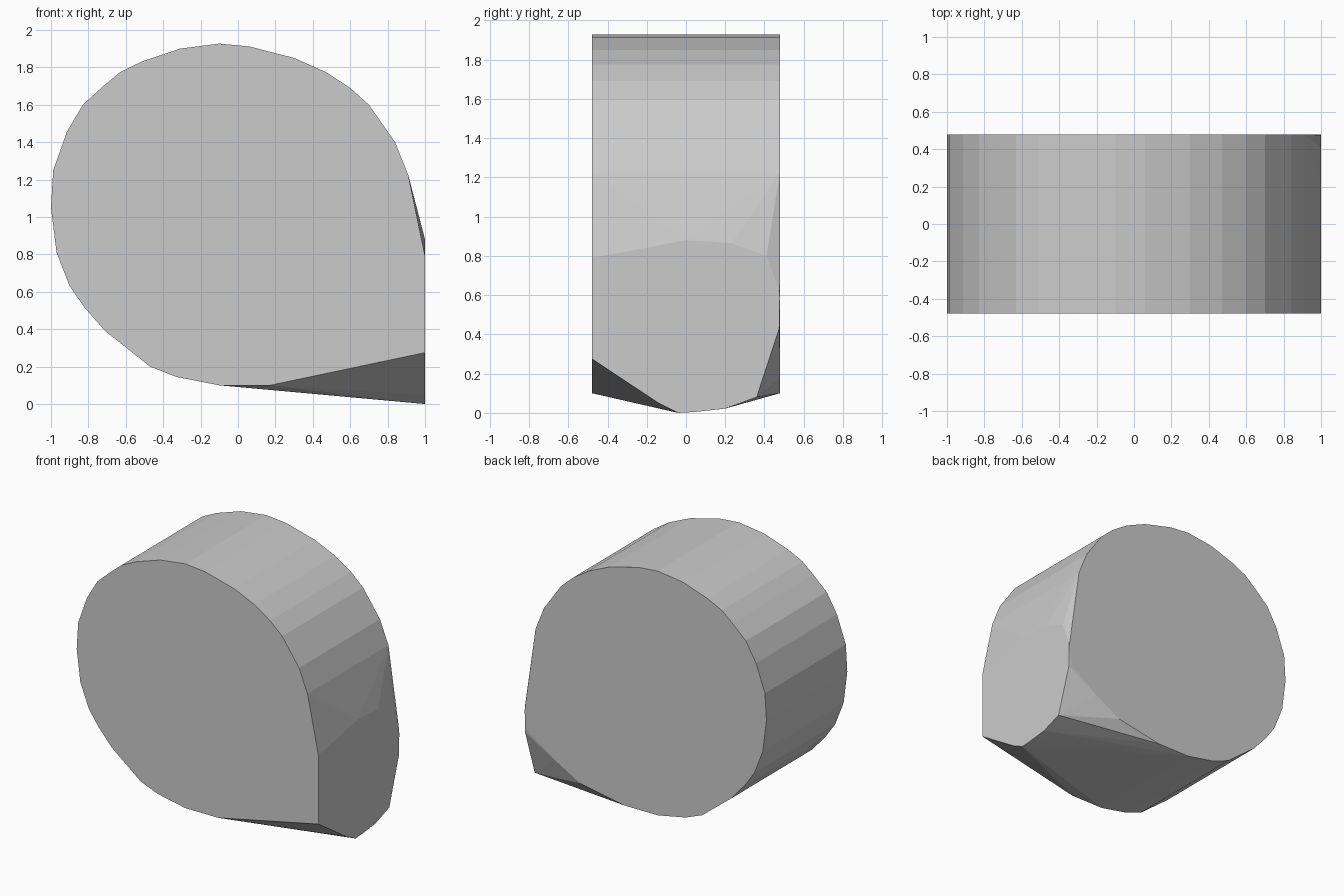
import bpy, bmesh, math

if "Cube" in bpy.data.objects:
    bpy.data.objects.remove(bpy.data.objects["Cube"])

HALF = 0.478  # half thickness in y

# Rounded outline (x, z) shared by the front and back faces
rounded = [(0.91, 1.225), (0.84, 1.40), (0.70, 1.60), (0.60, 1.69), (0.47, 1.775),
           (0.30, 1.85), (0.06, 1.912), (-0.10, 1.927), (-0.31, 1.90), (-0.51, 1.833),
           (-0.63, 1.775), (-0.72, 1.70), (-0.83, 1.60), (-0.915, 1.455), (-0.988, 1.25),
           (-1.0, 1.05), (-0.97, 0.81), (-0.90, 0.63), (-0.82, 0.515), (-0.71, 0.39),
           (-0.47, 0.20), (-0.33, 0.145), (-0.10, 0.10), (0.17, 0.10)]
# Lower right corner: square at the front, rounded at the back
front_corner = [(1.0, 0.275), (1.0, 0.79)]
back_corner = [(0.54, 0.167), (0.75, 0.285), (0.98, 0.45), (1.0, 0.59)]
# Flat end at x = 1 (y, z)
flat_end = [(-0.14, 0.05), (-0.04, 0.0), (0.05, 0.005), (0.20, 0.022), (0.36, 0.08),
            (0.475, 0.43), (0.475, 0.62), (0.41, 0.80), (0.23, 0.865), (0.0, 0.88)]

points = [(x, -HALF, z) for x, z in rounded + front_corner]
points += [(x, HALF, z) for x, z in rounded + back_corner]
points += [(1.0, y, z) for y, z in flat_end]

# Faceted body wrapped around the three flat faces
bm = bmesh.new()
for p in points:
    bm.verts.new(p)
hull = bmesh.ops.convex_hull(bm, input=bm.verts[:])
unused = {g for g in hull["geom_interior"] + hull["geom_unused"]
          if isinstance(g, bmesh.types.BMVert)}
bmesh.ops.delete(bm, geom=list(unused), context='VERTS')
bmesh.ops.dissolve_limit(bm, angle_limit=math.radians(0.5),
                         verts=bm.verts[:], edges=bm.edges[:])
bmesh.ops.recalc_face_normals(bm, faces=bm.faces[:])

mesh = bpy.data.meshes.new("rounded_block")
bm.to_mesh(mesh)
bm.free()
bpy.context.collection.objects.link(bpy.data.objects.new("rounded_block", mesh))
